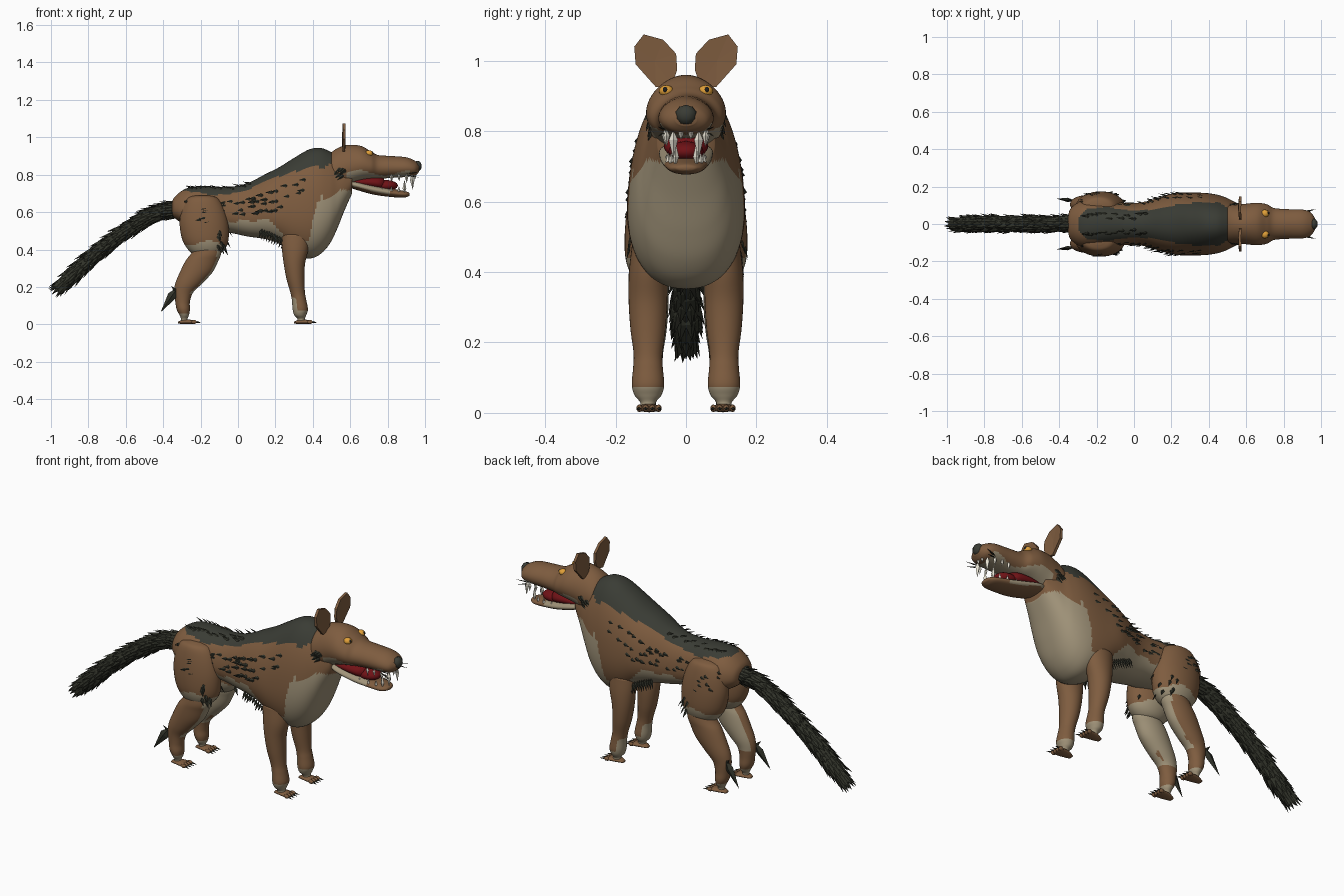
import bpy, bmesh, math, random
from mathutils import Vector
from mathutils.bvhtree import BVHTree

if "Cube" in bpy.data.objects:
    bpy.data.objects.remove(bpy.data.objects["Cube"])

random.seed(4)
COLOURS = {"brown": (0.21, 0.108, 0.05), "tan": (0.35, 0.29, 0.19), "charcoal": (0.042, 0.045, 0.035),
           "fur_dark": (0.03, 0.032, 0.022), "amber": (0.75, 0.35, 0.04), "ivory": (0.8, 0.76, 0.65),
           "dark_red": (0.16, 0.006, 0.008), "black": (0.012, 0.012, 0.012)}
MATS = {}
for key, c in COLOURS.items():
    MATS[key] = bpy.data.materials.new(key)
    MATS[key].diffuse_color = (*c, 1)


def finish(name, bm, mats, smooth=True, rule=None):
    bmesh.ops.recalc_face_normals(bm, faces=bm.faces)
    for f in bm.faces:
        f.smooth = smooth
        if rule:
            f.material_index = mats.index(rule(f.calc_center_median(), f.normal))
    me = bpy.data.meshes.new(name)
    bm.to_mesh(me)
    for m in mats:
        me.materials.append(MATS[m])
    ob = bpy.data.objects.new(name, me)
    bpy.context.collection.objects.link(ob)
    tree = BVHTree.FromBMesh(bm)
    bm.free()
    return tree


def spline(keys, steps):
    """Catmull-Rom through tuples."""
    out = []
    for i in range(len(keys) - 1):
        a, b, c, d = keys[max(i - 1, 0)], keys[i], keys[i + 1], keys[min(i + 2, len(keys) - 1)]
        for s in range(steps):
            t = s / steps
            out.append([0.5 * (2 * q + (r - p) * t + (2 * p - 5 * q + 4 * r - w) * t * t
                               + (3 * q - p - 3 * r + w) * t ** 3) for p, q, r, w in zip(a, b, c, d)])
    return out + [list(keys[-1])]


def loft(name, keys, axis, mats, rule=None, yc=0, seg=40, steps=6, power=2.0, taper=0.0):
    """Oval rings along x or z; each key is (position, low edge, high edge, half width in y)."""
    bm, rings = bmesh.new(), []
    for t, lo, hi, hy in spline(keys, steps):
        ring = []
        for k in range(seg):
            a = 2 * math.pi * k / seg
            c, s = (math.copysign(abs(v) ** (2 / power), v) for v in (math.cos(a), math.sin(a)))
            y, h = yc + hy * c * (1 - taper * s), (lo + hi) / 2 + (hi - lo) / 2 * s
            ring.append(bm.verts.new((t, y, h) if axis == "x" else (h, y, t)))
        rings.append(ring)
    for r0, r1 in zip(rings, rings[1:]):
        for k in range(seg):
            bm.faces.new((r0[k], r0[(k + 1) % seg], r1[(k + 1) % seg], r1[k]))
    bm.faces.new(rings[0])
    bm.faces.new(rings[-1])
    return finish(name, bm, mats, True, rule)


def ball(name, loc, size, mat, seg=16):
    bm = bmesh.new()
    bmesh.ops.create_uvsphere(bm, u_segments=seg, v_segments=seg // 2, radius=1)
    for v in bm.verts:
        v.co = Vector(loc) + Vector([p * q for p, q in zip(v.co, size)])
    finish(name, bm, [mat])


def spike(bm, p, d, normal, length, width, thick=0.4, belly=0.35):
    """Leaf-shaped four-sided spike."""
    p, d = Vector(p), Vector(d).normalized()
    side = d.cross(Vector(normal)).normalized() * width
    up = side.cross(d).normalized() * width * thick
    mid = p + d * length * belly
    a, b = bm.verts.new(p), bm.verts.new(p + d * length)
    ring = [bm.verts.new(mid + o) for o in (side, up, -side, -up)]
    for k in range(4):
        bm.faces.new((a, ring[k], ring[(k + 1) % 4]))
        bm.faces.new((b, ring[(k + 1) % 4], ring[k]))


def step_at(table, x):
    """Linear lookup of a border height or width."""
    if x <= table[0][0]:
        return table[0][1]
    for (x0, v0), (x1, v1) in zip(table, table[1:]):
        if x <= x1:
            return v0 + (v1 - v0) * (x - x0) / (x1 - x0)
    return table[-1][1]


# Body with dark saddle and pale chest and belly
SADDLE = [(-.3, .03), (-.25, .08), (-.15, .092), (0, .068), (.1, .078), (.28, .112), (.46, .115), (.52, .07)]
PALE = [(-.3, .53), (-.05, .55), (.18, .56), (.22, .5), (.28, .43), (.38, .45), (.42, .66), (.5, .69), (.58, .72)]


def body_rule(c, n):
    if n.z > 0.1 and -.3 < c.x < .52 and c.z > .68 and abs(c.y) < step_at(SADDLE, c.x):
        return "charcoal"
    return "tan" if c.z < step_at(PALE, c.x) + .008 * math.sin(c.x * 60) else "brown"


body = loft("body", [(-.355, .6, .64, .02), (-.34, .57, .68, .08), (-.28, .53, .725, .12), (-.2, .5, .74, .125),
                     (-.05, .49, .735, .11), (.05, .47, .755, .115), (.15, .455, .805, .145), (.22, .43, .84, .162),
                     (.3, .375, .89, .165), (.38, .352, .935, .163), (.44, .375, .943, .155), (.49, .43, .925, .14),
                     (.53, .51, .90, .12), (.57, .61, .89, .1), (.61, .70, .87, .08)],
            "x", ["brown", "tan", "charcoal"], body_rule, seg=72, steps=8, power=2.25, taper=.15)

# Head, jaw and mouth
head = loft("head", [(.46, .77, .87, .06), (.5, .73, .92, .095), (.55, .72, .95, .103), (.6, .745, .96, .108),
                     (.66, .765, .953, .113), (.71, .775, .925, .105), (.75, .778, .905, .085), (.82, .783, .9, .079),
                     (.9, .788, .893, .077), (.945, .795, .875, .062), (.968, .815, .855, .03)],
            "x", ["brown", "tan"],
            lambda c, n: "tan" if c.x > .58 and c.z < .81 + .015 * math.sin(c.x * 22) and c.x < .92 else "brown",
            seg=56, steps=8, taper=.08)
loft("lower_jaw", [(.58, .74, .77, .05), (.63, .72, .768, .075), (.72, .695, .748, .073), (.8, .683, .73, .063),
                   (.88, .677, .715, .05), (.91, .684, .707, .032), (.918, .69, .7, .012)],
     "x", ["brown", "tan"], lambda c, n: "brown" if c.x > .82 or n.z < -.75 else "tan")
loft("mouth_lining", [(.6, .74, .78, .05), (.68, .73, .79, .062), (.75, .72, .79, .06), (.78, .72, .78, .04)],
     "x", ["dark_red"])
ball("tongue", (.79, 0, .742), (.065, .05, .03), "dark_red")
ball("nose", (.96, 0, .846), (.024, .031, .029), "charcoal", 10)

# Teeth
bm = bmesh.new()
for s in (1, -1):
    for x, y, ln, w in ((.93, .036, .085, .013), (.9, .055, .05, .009), (.86, .06, .04, .009), (.82, .06, .045, .009),
                        (.945, .014, .03, .008)):
        spike(bm, (x, s * y, .805), (.05, 0, -1), (1, 0, 0), ln, w, 1)
    for x, y, ln, w in ((.89, .03, .075, .01), (.86, .042, .04, .008), (.82, .05, .04, .008), (.77, .055, .035, .008)):
        spike(bm, (x, s * y, .70), (0, 0, 1), (1, 0, 0), ln, w, 1)
finish("teeth", bm, ["ivory"], False)

# Whiskers
bm = bmesh.new()
for s in (1, -1):
    for z, dz in ((.797, -.15), (.805, .1)):
        spike(bm, (.9, s * .06, z), (.9, s * .25, dz), (0, 0, 1), .075, .006)
finish("whiskers", bm, ["fur_dark"], False)

for s, side in ((1, "left"), (-1, "right")):
    # Eyes
    ball(side + "_eye", (.7, s * .056, .914), (.022, .021, .017), "amber")
    ball(side + "_pupil", (.715, s * .059, .917), (.009, .008, .009), "black", 10)
    # Ears: thin cupped plates
    bm = bmesh.new()
    outline = [(.04, .93), (.025, .975), (.028, 1.02), (.065, 1.06), (.12, 1.075), (.147, 1.04), (.143, .99), (.085, .925)]
    faces = []
    for off in (0, .014):
        ring = [bm.verts.new((.558 + off + .05 * abs(y - .085), s * y, z)) for y, z in outline]
        hub = bm.verts.new((.556 + off, s * .088, 1.0))
        faces.append(ring)
        for k in range(8):
            bm.faces.new((ring[k], ring[(k + 1) % 8], hub))
    for k in range(8):
        bm.faces.new((faces[0][k], faces[0][(k + 1) % 8], faces[1][(k + 1) % 8], faces[1][k]))
    finish(side + "_ear", bm, ["brown"], False)

    # Front legs
    loft(side + "_front_leg", [(.48, .23, .38, .045), (.4, .235, .375, .054), (.32, .245, .358, .055),
                               (.24, .26, .355, .05), (.17, .28, .358, .041), (.13, .288, .365, .042),
                               (.08, .292, .374, .046), (.05, .3, .365, .038), (.03, .318, .358, .022),
                               (.012, .315, .365, .022)], "z", ["brown", "tan"],
         lambda c, n: "tan" if c.z < .075 or (c.z < .14 and n.x < -.5) else "brown", yc=s * .108, seg=32)
    # Hind legs
    thigh = loft(side + "_thigh", [(.69, -.22, -.16, .02), (.675, -.27, -.11, .05), (.62, -.3, -.075, .068),
                                   (.54, -.312, -.052, .08), (.46, -.3, -.05, .082), (.41, -.275, -.065, .072),
                                   (.375, -.24, -.1, .05), (.36, -.2, -.14, .015)], "z", ["brown", "tan"],
                 lambda c, n: "tan" if c.z < .435 + .012 * math.sin(c.x * 30) or (n.y * c.y < -.04 and c.z < .55)
                 else "brown", yc=s * .092)
    loft(side + "_shin", [(.44, -.22, -.09, .045), (.38, -.25, -.09, .056), (.34, -.28, -.105, .056),
                          (.28, -.31, -.135, .054), (.22, -.335, -.19, .048), (.17, -.342, -.24, .04),
                          (.12, -.335, -.257, .038), (.08, -.328, -.257, .04), (.05, -.313, -.262, .032),
                          (.03, -.305, -.27, .02), (.012, -.305, -.265, .02)], "z", ["brown", "tan"],
         lambda c, n: "tan" if c.z < .06 or (c.z > .16 and (n.x > .6 or n.y * s < -.65)) else "brown",
         yc=s * .105, seg=32)
    # Paws with toes and claws
    for px, leg in ((.3, "front"), (-.32, "hind")):
        loft(f"{side}_{leg}_paw", [(px, .004, .014, .015), (px + .03, .002, .026, .026), (px + .07, .002, .024, .033),
                                   (px + .09, .005, .016, .028)], "x", ["brown"], yc=s * .105, seg=20)
        bm = bmesh.new()
        for k in range(4):
            y = s * .105 + (k - 1.5) * .018
            ball(f"{side}_{leg}_toe_{k + 1}", (px + .085, y, .013), (.016, .009, .011), "brown", 10)
            spike(bm, (px + .09, y, .014), (1, (k - 1.5) * .1, -.15), (0, 0, 1), .035, .006, .8)
        finish(f"{side}_{leg}_claws", bm, ["fur_dark"], False)

    # Hock spikes
    bm = bmesh.new()
    spike(bm, (-.32, s * .125, .2), (-.09, s * .01, -.13), (0, 1, 0), .165, .024, .5)
    spike(bm, (-.32, s * .118, .16), (-.4, s * .2, .5), (0, 1, 0), .06, .012)
    finish(side + "_hock_spikes", bm, ["fur_dark"], False)

    # Fur tufts laid onto the skin
    bm = bmesh.new()

    def tuft(tree, target, d, length, width):
        p, n, _, _ = tree.find_nearest(Vector(target))
        spike(bm, p - n * .004, Vector(d) + n * .25, n, length, width)

    for row, (x0, x1, z0, z1) in enumerate(((-.27, .05, .715, .72), (-.25, .12, .67, .7), (-.1, .36, .67, .8),
                                            (-.1, .38, .61, .73), (-.08, .25, .59, .63))):
        for k in range(10):
            t = (k + random.uniform(-.3, .3)) / 9
            tuft(body, (x0 + (x1 - x0) * t, s * .25, z0 + (z1 - z0) * t + random.uniform(-.012, .012)),
                 (-1, 0, -.15), random.uniform(.035, .055), .01)
    for k in range(12):
        t = k / 11
        tuft(body, (-.24 + .3 * t, s * random.uniform(.04, .09), .78), (-1, 0, .12), .05, .01)
        tuft(body, (.12 + .14 * t, s * .15, .49 - .07 * t), (-.35, 0, -1), random.uniform(.04, .065), .009)
        tuft(head, (.53 + .05 * random.random(), s * .2, .74 + .11 * t), (-.8, 0, -.6), .05, .01)
    for k in range(9):
        tuft(thigh, (-.13 + .1 * random.random(), s * random.uniform(.03, .2), .39 + .015 * k), (.35, 0, -1), .05, .009)
        tuft(thigh, (-.27 + .2 * random.random(), s * .25, .56 + .012 * k), (-1, 0, -.2), .04, .009)
    finish(side + "_fur_tufts", bm, ["fur_dark"], False)

# Tail covered in overlapping leaf spikes
path = spline([(-.3, .615), (-.4, .603), (-.5, .56), (-.62, .485), (-.75, .385), (-.86, .285), (-.925, .225)], 5)
bm = bmesh.new()
for i, (x, z) in enumerate(path):
    nx, nz = path[min(i + 1, len(path) - 1)]
    px, pz = path[max(i - 1, 0)]
    tan = Vector((nx - px, 0, nz - pz)).normalized()
    side, up = Vector((0, 1, 0)), Vector((tan.z, 0, -tan.x))
    r = .03 if i < len(path) - 4 else .02
    for k in range(10):
        a = 2 * math.pi * (k + .5 * (i % 2)) / 10
        out = side * math.cos(a) + up * math.sin(a)
        spike(bm, Vector((x, 0, z)) + out * r, tan + out * random.uniform(.1, .32), out,
              random.uniform(.075, .1), .016, .5)
finish("tail_fur", bm, ["fur_dark"], False)
bm = bmesh.new()
rings = []
for x, z in path:
    rings.append([bm.verts.new((x + .6 * .033 * math.sin(a), .033 * math.cos(a), z + .033 * math.sin(a)))
                  for a in [2 * math.pi * k / 12 for k in range(12)]])
for r0, r1 in zip(rings, rings[1:]):
    for k in range(12):
        bm.faces.new((r0[k], r0[(k + 1) % 12], r1[(k + 1) % 12], r1[k]))
finish("tail_core", bm, ["fur_dark"])

for m in bpy.data.materials:
    if m.users and not m.is_grease_pencil:
        m.use_nodes = True
        m.node_tree.nodes["Principled BSDF"].inputs["Base Color"].default_value = m.diffuse_color
